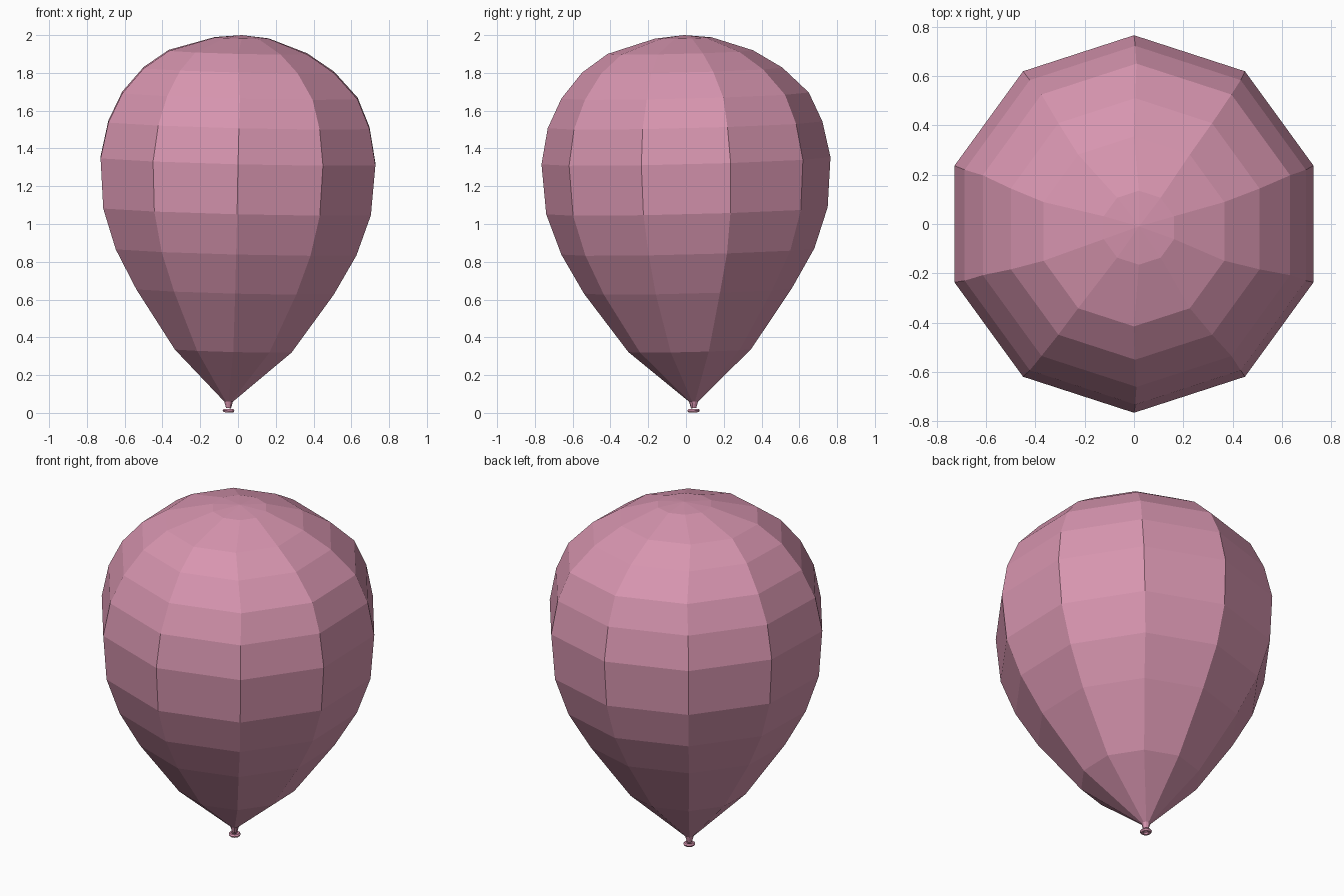
import bpy
import bmesh
from math import sin, cos, pi

cube = bpy.data.objects.get("Cube")
if cube:
    bpy.data.objects.remove(cube)

# One flat rubber colour
pink = bpy.data.materials.new("balloon pink")
pink.use_nodes = True
colour = (0.68, 0.30, 0.43, 1)
pink.diffuse_color = colour
shader = pink.node_tree.nodes["Principled BSDF"]
shader.inputs["Base Color"].default_value = colour
shader.inputs["Roughness"].default_value = 0.6


def loft(name, rings, sides, tip=None, closed=False):
    """Bridge rings of (height, radius, centre x, centre y), bottom to top."""
    bm = bmesh.new()
    loops = []
    for z, r, cx, cy in rings:
        loop = []
        for i in range(sides):
            a = pi / 2 + 2 * pi * i / sides
            x, y = r * cos(a), r * sin(a)
            # every ring leans slightly with the balloon
            lean = 0.025 * (y - x)
            loop.append(bm.verts.new((cx + x, cy + y, z + lean)))
        loops.append(loop)
    pairs = list(zip(loops, loops[1:]))
    if closed:
        pairs.append((loops[-1], loops[0]))
    for low, high in pairs:
        for i in range(sides):
            j = (i + 1) % sides
            bm.faces.new((low[i], low[j], high[j], high[i]))
    if tip:
        top = bm.verts.new(tip)
        for i in range(sides):
            bm.faces.new((loops[-1][i], loops[-1][(i + 1) % sides], top))
    bmesh.ops.recalc_face_normals(bm, faces=bm.faces)
    mesh = bpy.data.meshes.new(name)
    bm.to_mesh(mesh)
    bm.free()
    mesh.materials.append(pink)
    obj = bpy.data.objects.new(name, mesh)
    bpy.context.collection.objects.link(obj)
    return obj


# Inflated body, ten gores tapering into the neck
knot_x, knot_y = -0.05, 0.04
loft("balloon_body", [
    (0.025, 0.014, knot_x, knot_y),
    (0.06, 0.024, knot_x, knot_y),
    (0.33, 0.325, -0.025, 0.02),
    (0.645, 0.55, -0.015, 0.01),
    (0.855, 0.67, -0.01, 0.01),
    (1.07, 0.745, -0.005, 0.005),
    (1.335, 0.765, 0, 0),
    (1.525, 0.727, 0.005, -0.005),
    (1.68, 0.655, 0.01, -0.005),
    (1.815, 0.53, 0.005, -0.02),
    (1.91, 0.385, 0, -0.03),
    (1.985, 0.15, 0.02, -0.015),
], 10, tip=(0.02, -0.01, 2.0))

# Rolled lip below the knot
loft("mouth_ring", [
    (0.012 + 0.010 * sin(t * pi / 3), 0.022 + 0.011 * cos(t * pi / 3),
     knot_x, knot_y) for t in range(6)
], 10, closed=True)
